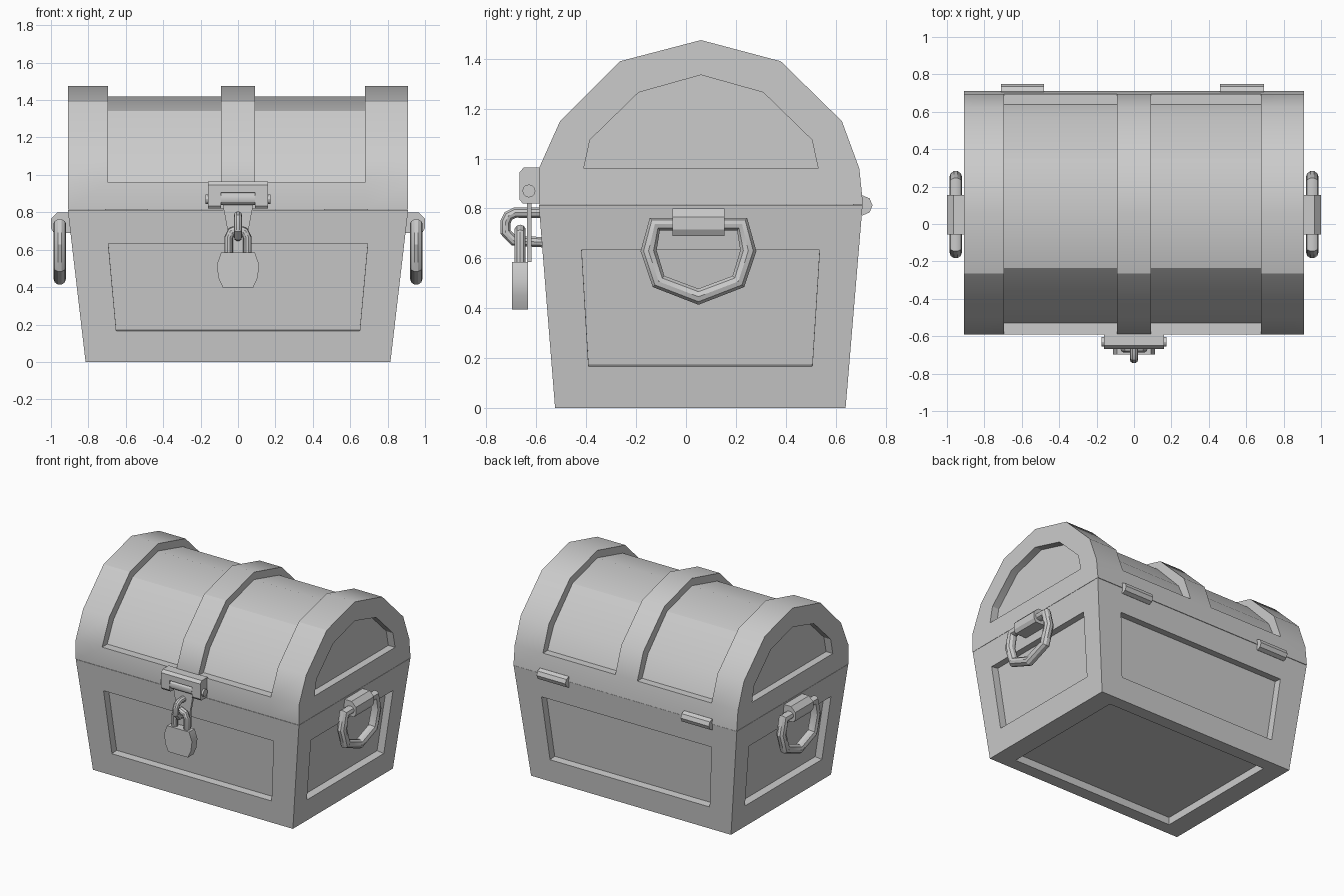
import bpy, bmesh
from math import radians, pi
from mathutils import Vector as V, Matrix

if "Cube" in bpy.data.objects:
    bpy.data.objects.remove(bpy.data.objects["Cube"])


def finish(ob):
    bpy.ops.object.select_all(action='DESELECT')
    ob.select_set(True)
    bpy.context.view_layer.objects.active = ob
    bpy.ops.object.shade_smooth_by_angle(angle=radians(30))
    return ob


def mesh(name, polys):
    """Object from a list of polygons given as points; shared corners are welded."""
    bm = bmesh.new()
    for p in polys:
        bm.faces.new([bm.verts.new(c) for c in p])
    bmesh.ops.remove_doubles(bm, verts=bm.verts, dist=1e-4)
    bmesh.ops.recalc_face_normals(bm, faces=bm.faces)
    me = bpy.data.meshes.new(name)
    bm.to_mesh(me)
    bm.free()
    ob = bpy.data.objects.new(name, me)
    bpy.context.collection.objects.link(ob)
    return finish(ob)


def prism(name, loop, offset):
    """Extrude a closed loop of points along an offset."""
    a = [V(p) for p in loop]
    b = [p + V(offset) for p in a]
    n = len(a)
    return mesh(name, [a, b] + [(a[i], a[(i + 1) % n], b[(i + 1) % n], b[i]) for i in range(n)])


def recess(loop, offset):
    """Walls and floor of a sunken panel."""
    a = [V(p) for p in loop]
    b = [p + V(offset) for p in a]
    n = len(a)
    return [b] + [(a[i], a[(i + 1) % n], b[(i + 1) % n], b[i]) for i in range(n)]


def rod(name, x0, x1, y, z, r, sides):
    bpy.ops.mesh.primitive_cylinder_add(vertices=sides, radius=r, depth=x1 - x0,
                                        location=((x0 + x1) / 2, y, z), rotation=(0, pi / 2, 0))
    ob = bpy.context.object
    ob.name = name
    return finish(ob)


def tube(name, pts, r, cyclic=False):
    cu = bpy.data.curves.new(name, 'CURVE')
    cu.dimensions = '3D'
    cu.bevel_depth, cu.bevel_resolution, cu.use_fill_caps = r, 3, True
    sp = cu.splines.new('POLY')
    sp.points.add(len(pts) - 1)
    for p, c in zip(sp.points, pts):
        p.co = (*c, 1)
    sp.use_cyclic_u = cyclic
    ob = bpy.data.objects.new(name, cu)
    bpy.context.collection.objects.link(ob)
    ob.select_set(True)
    bpy.context.view_layer.objects.active = ob
    bpy.ops.object.select_all(action='DESELECT')
    ob.select_set(True)
    bpy.ops.object.convert(target='MESH')
    return finish(bpy.context.object)


# Base: tapered box with a sunken panel in each wall and underneath
DEPTH = 0.055
MID = V((0, 0.058, 0.45))
lo = [V(p) for p in ((-.815, -.525, 0), (.815, -.525, 0), (.815, .64, 0), (-.815, .64, 0))]
hi = [V(p) for p in ((-.91, -.59, .813), (.91, -.59, .813), (.91, .708, .813), (-.91, .708, .813))]
walls = [((lo[i], lo[(i + 1) % 4], hi[(i + 1) % 4], hi[i]), (.124 if i % 2 else .11), .205, .78)
         for i in range(4)]
walls.append((lo, .09, .08, .92))
polys = [hi]
for (a, b, c, d), u, v0, v1 in walls:
    inner = [a.lerp(b, s).lerp(d.lerp(c, s), t) for s, t in ((u, v0), (1 - u, v0), (1 - u, v1), (u, v1))]
    outer = (a, b, c, d)
    n = (b - a).cross(d - a).normalized()
    if n.dot(a - MID) < 0:
        n = -n
    polys += [(outer[i], outer[(i + 1) % 4], inner[(i + 1) % 4], inner[i]) for i in range(4)]
    polys += recess(inner, -n * DEPTH)
mesh("chest_base", polys)

# Lid: faceted barrel with three raised bands and sunken end panels
prof = [(-.59, .815), (-.59, .96), (-.505, 1.15), (-.265, 1.39), (.06, 1.475),
        (.38, 1.39), (.625, 1.15), (.695, .96), (.71, .815)]
core = [(-.53, .96), (-.455, 1.115), (-.235, 1.342), (.06, 1.42), (.35, 1.342), (.57, 1.115), (.64, .96)]
end = [(-.41, .96), (-.385, 1.075), (-.19, 1.265), (.06, 1.335), (.31, 1.265), (.505, 1.075), (.53, .96)]
xs = [-.91, -.695, -.09, .09, .68, .91]


def at(x, p):
    return V((x, *p))


polys = []
for k in range(5):
    x0, x1 = xs[k], xs[k + 1]
    sunk = k in (1, 3)
    for j in range(8):
        if sunk and 1 <= j <= 6:
            a, b = core[j - 1], core[j]
            for x in (x0, x1):
                polys.append([at(x, prof[j]), at(x, prof[j + 1]), at(x, b), at(x, a)])
        else:
            a, b = prof[j], prof[j + 1]
        polys.append([at(x0, a), at(x1, a), at(x1, b), at(x0, b)])
    if sunk:
        for j in (0, 6):
            polys.append([at(x0, prof[j + 1]), at(x1, prof[j + 1]), at(x1, core[j]), at(x0, core[j])])
    polys.append([at(x0, prof[0]), at(x1, prof[0]), at(x1, prof[8]), at(x0, prof[8])])
for s in (-1, 1):
    x = .91 * s
    polys += [[at(x, prof[j + 1]), at(x, prof[j + 2]), at(x, end[j + 1]), at(x, end[j])] for j in range(6)]
    polys.append([at(x, p) for p in (prof[0], prof[8], prof[7], end[6], end[0], prof[1])])
    polys += recess([at(x, p) for p in end], (-s * DEPTH, 0, 0))
mesh("chest_lid", polys)

# Back hinges
for x0, x1 in ((-.71, -.48), (.46, .695)):
    rod("hinge", x0, x1, .708, .812, .04, 8)

# Side handles and their brackets
ring = [(-.125, .737), (-.15, .63), (-.11, .507), (.05, .446), (.21, .507), (.25, .63), (.225, .737)]
brk = [(.86, .80), (.965, .80), (1.0, .765), (1.0, .715), (.985, .69), (.86, .69)]
for s in (-1, 1):
    tube("side_handle", [(.953 * s, y, z) for y, z in ring], .034, True)
    prism("handle_bracket", [(x * s, -.055, z) for x, z in brk], (0, .21, 0))

# Hasp: notched block, pin, barrel and hanging strap
block = [(-.58, .82), (-.655, .82), (-.667, .835), (-.667, .945), (-.65, .965), (-.58, .965)]
for x in (-.16, .09):
    prism("hasp_knuckle", [(x, y, z) for y, z in block], (.07, 0, 0))
prism("hasp_plate", [(-.09, y, z) for y, z in
                     ((-.58, .82), (-.605, .82), (-.605, .905), (-.667, .905), (-.667, .945), (-.65, .965), (-.58, .965))],
      (.18, 0, 0))
rod("hasp_pin", -.175, .175, -.63, .87, .026, 12)
rod("hasp_barrel", -.09, .09, -.635, .872, .033, 12)
prism("hasp_strap", [(-.085, -.637, .86), (.085, -.637, .86), (.055, -.637, .70), (.055, -.637, .585),
                     (-.055, -.637, .585), (-.055, -.637, .70)], (0, .017, 0))

# Staple through the strap
tube("staple", [(0, y, z) for y, z in ((-.56, .783), (-.685, .783), (-.712, .77), (-.724, .745), (-.724, .705),
                                       (-.69, .67), (-.56, .664))], .022)

# Padlock
half = [(.08, .395), (.105, .45), (.113, .52), (.09, .585)]
prism("padlock_body", [(x, -.698, z) for x, z in half] + [(-x, -.698, z) for x, z in reversed(half)], (0, .064, 0))
tube("padlock_shackle", [(x, -.665, z) for x, z in ((-.05, .56), (-.05, .665), (-.035, .697), (0, .712),
                                                    (.035, .697), (.05, .665), (.05, .56))], .023)
